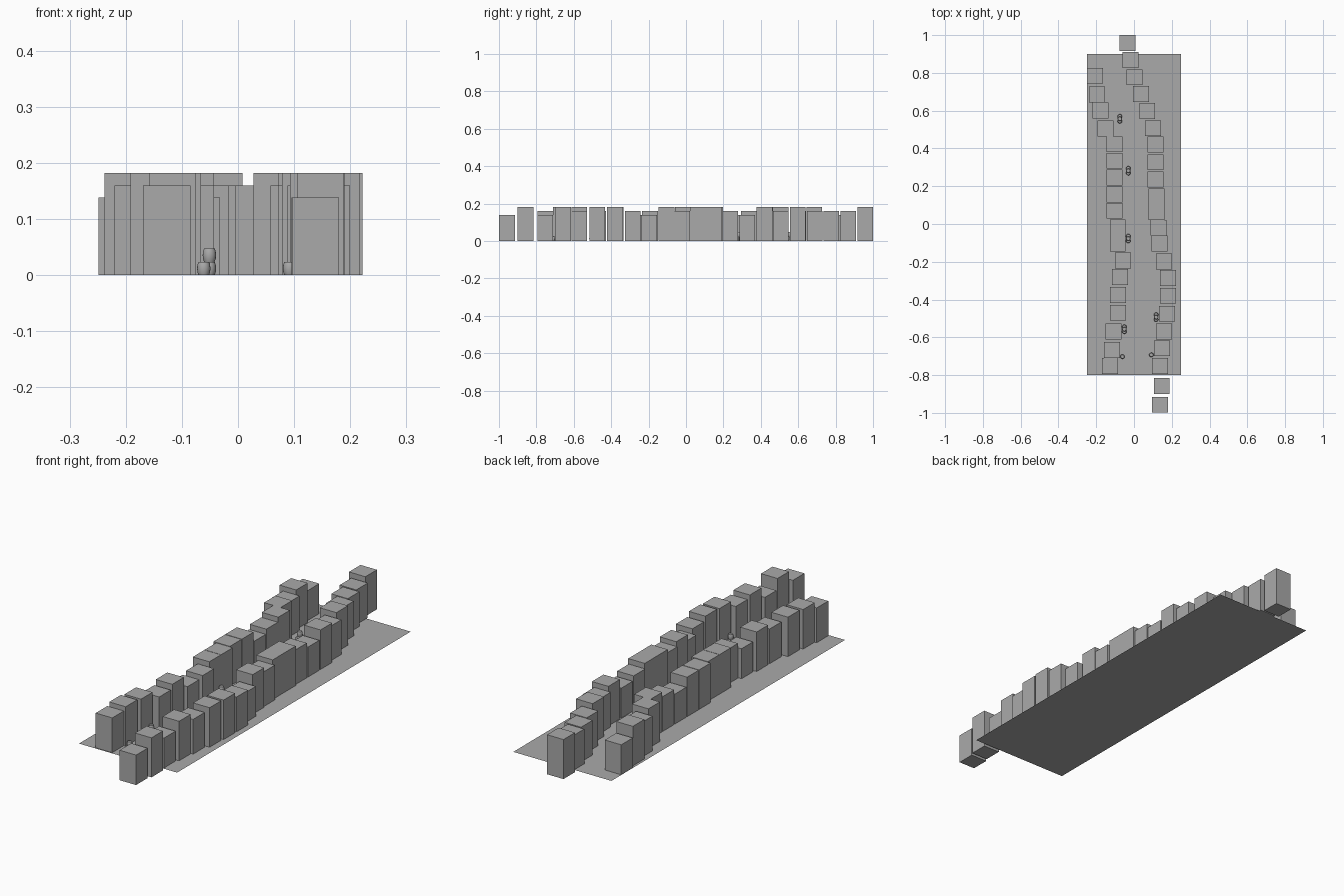
import bpy, bmesh, math

if "Cube" in bpy.data.objects:
    bpy.data.objects.remove(bpy.data.objects["Cube"])

# one flat grey for everything
grey = bpy.data.materials.new("plain_grey")
grey.diffuse_color = (0.4, 0.4, 0.4, 1)
grey.use_nodes = True
grey.node_tree.nodes["Principled BSDF"].inputs["Base Color"].default_value = grey.diffuse_color


def add_object(name, bm):
    bmesh.ops.recalc_face_normals(bm, faces=bm.faces)
    mesh = bpy.data.meshes.new(name)
    bm.to_mesh(mesh)
    bm.free()
    mesh.materials.append(grey)
    ob = bpy.data.objects.new(name, mesh)
    bpy.context.collection.objects.link(ob)
    return ob


W = 0.084                                   # block footprint
LOW, MID, TALL = 0.138, 0.16, 0.182         # the three block heights


def block(name, x, y, h):
    bm = bmesh.new()
    bmesh.ops.create_cube(bm, size=1)
    for v in bm.verts:
        v.co = (x + v.co.x * W, y + v.co.y * W, (v.co.z + 0.5) * h)
    add_object(name, bm)


# right-hand wall of the canyon, back to front
right = [(-.034, .958, TALL), (-.018, .868, MID), (.003, .777, MID),
         (.037, .688, MID), (.07, .598, TALL), (.10, .507, MID),
         (.114, .42, TALL), (.114, .327, LOW), (.114, .236, MID),
         (.12, .147, TALL), (.12, .063, TALL), (.13, -.02, MID),
         (.135, -.104, TALL), (.158, -.198, LOW), (.18, -.285, MID),
         (.18, -.38, TALL), (.175, -.475, TALL), (.158, -.57, MID),
         (.148, -.658, TALL), (.137, -.752, LOW), (.147, -.858, TALL),
         (.138, -.957, LOW)]
# left-hand wall, back to front
left = [(-.207, .785, LOW), (-.196, .685, TALL), (-.178, .60, MID),
        (-.15, .506, TALL), (-.103, .422, TALL), (-.103, .335, MID),
        (-.103, .247, LOW), (-.103, .157, TALL), (-.103, .07, TALL),
        (-.086, -.018, TALL), (-.086, -.104, TALL), (-.058, -.193, MID),
        (-.074, -.28, LOW), (-.085, -.375, TALL), (-.085, -.47, MID),
        (-.108, -.57, TALL), (-.117, -.668, TALL), (-.127, -.752, MID)]
for i, b in enumerate(right):
    block(f"right_wall_block_{i}", *b)
for i, b in enumerate(left):
    block(f"left_wall_block_{i}", *b)

# flat ground sheet
bm = bmesh.new()
bm.faces.new([bm.verts.new(c) for c in
              ((-.25, -.8, 0), (.25, -.8, 0), (.25, .9, 0), (-.25, .9, 0))])
add_object("ground_sheet", bm)

# barrels: bulging lathe profile (radius, height)
PROFILE = [(.0095, 0), (.0112, .005), (.012, .0118), (.0112, .0186), (.0095, .0236)]
SIDES = 16


def barrel(name, x, y, z):
    bm = bmesh.new()
    rings = []
    for r, h in PROFILE:
        rings.append([bm.verts.new((x + r * math.cos(2 * math.pi * k / SIDES),
                                    y + r * math.sin(2 * math.pi * k / SIDES), z + h))
                      for k in range(SIDES)])
    for a, b in zip(rings, rings[1:]):
        for k in range(SIDES):
            n = (k + 1) % SIDES
            f = bm.faces.new((a[k], a[n], b[n], b[k]))
            f.smooth = True
    bm.faces.new(rings[0])
    bm.faces.new(rings[-1])
    add_object(name, bm)


# stacked trios: two below, one on top
stacks = [(-.075, .557), (-.03, .282), (-.03, -.077), (.117, -.493), (-.051, -.557)]
for i, (x, y) in enumerate(stacks):
    barrel(f"stack_{i}_barrel_front", x, y - .0125, 0)
    barrel(f"stack_{i}_barrel_back", x, y + .0125, 0)
    barrel(f"stack_{i}_barrel_top", x, y, .0237)

# single barrels
for i, (x, y) in enumerate([(-.061, -.702), (.092, -.693)]):
    barrel(f"single_barrel_{i}", x, y, 0)
